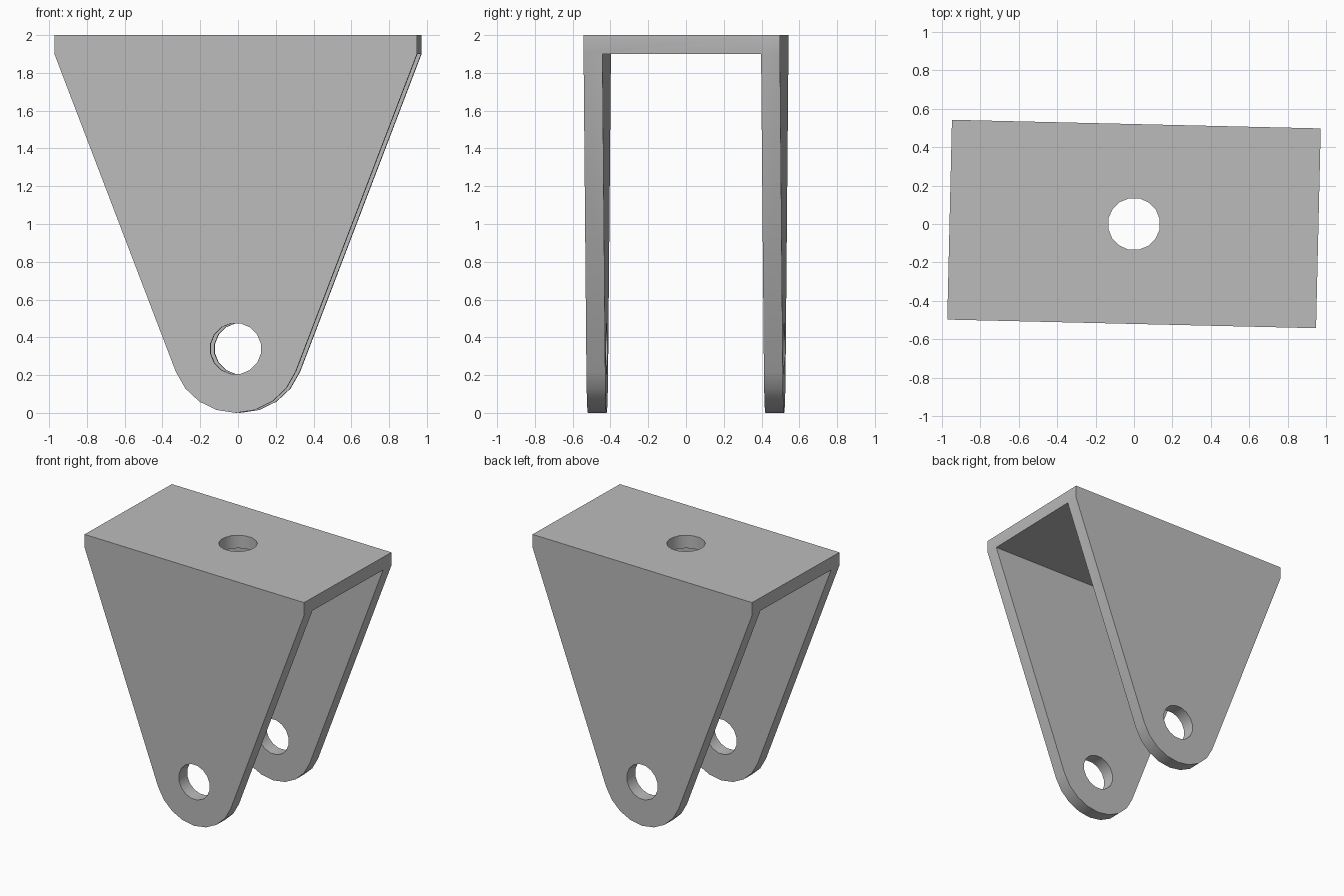
import bpy, math
from mathutils import Matrix

if "Cube" in bpy.data.objects:
    bpy.data.objects.remove(bpy.data.objects["Cube"], do_unlink=True)

HALF_W, HALF_D, TOP = 0.96, 0.52, 2.0
WALL, EYE_R, HOLE_R = 0.1, 0.34, 0.136
TURN = math.radians(-1.34)

grey = bpy.data.materials.new("plain grey")
grey.use_nodes = True
colour = (0.5, 0.5, 0.5, 1)
grey.diffuse_color = colour
grey.node_tree.nodes["Principled BSDF"].inputs["Base Color"].default_value = colour


def prism(name, outline, half_depth):
    """Extrude an x-z outline symmetrically along y."""
    n = len(outline)
    verts = [(x, y, z) for y in (-half_depth, half_depth) for x, z in outline]
    faces = [tuple(range(n)), tuple(reversed(range(n, 2 * n)))]
    faces += [(i, i + n, (i + 1) % n + n, (i + 1) % n) for i in range(n)]
    mesh = bpy.data.meshes.new(name)
    mesh.from_pydata(verts, [], faces)
    obj = bpy.data.objects.new(name, mesh)
    bpy.context.collection.objects.link(obj)
    return obj


def circle(radius, sides=16):
    return [(radius * math.cos(math.tau * (i + 0.5) / sides),
             radius * math.sin(math.tau * (i + 0.5) / sides)) for i in range(sides)]


# Tapered side profile with a rounded lower eye
low = math.radians(20.9)
outline = [(-HALF_W, TOP), (-HALF_W, TOP - WALL)]
for i in range(9):
    a = math.pi + low + (math.pi - 2 * low) * i / 8
    outline.append((EYE_R * math.cos(a), EYE_R + EYE_R * math.sin(a)))
outline += [(HALF_W, TOP - WALL), (HALF_W, TOP)]
bracket = prism("clevis_bracket", outline, HALF_D)

# Cutters: gap between the legs, pin hole, mounting hole
gap = prism("leg_gap_cutter", [(-1.5, -1), (1.5, -1), (1.5, TOP - WALL), (-1.5, TOP - WALL)],
            HALF_D - WALL)
pin = prism("pin_hole_cutter", [(x, z + EYE_R) for x, z in circle(HOLE_R)], 1)
bolt = prism("bolt_hole_cutter", circle(HOLE_R), 0.5)
bolt.data.transform(Matrix.Translation((0, 0, TOP)) @ Matrix.Rotation(math.pi / 2, 4, "X"))

cutters = (gap, pin, bolt)
for cutter in cutters:
    cutter.hide_render = True
    mod = bracket.modifiers.new(cutter.name, "BOOLEAN")
    mod.operation, mod.solver, mod.object = "DIFFERENCE", "EXACT", cutter

# Bake the cuts, then remove the cutters
depsgraph = bpy.context.evaluated_depsgraph_get()
mesh = bpy.data.meshes.new_from_object(bracket.evaluated_get(depsgraph))
bracket.modifiers.clear()
bracket.data = mesh
for cutter in cutters:
    bpy.data.objects.remove(cutter, do_unlink=True)

# Slight turn about the vertical, one colour, smooth rims with sharp edges
mesh.transform(Matrix.Rotation(TURN, 4, "Z"))
mesh.materials.clear()
mesh.materials.append(grey)
bpy.ops.object.select_all(action="DESELECT")
bracket.select_set(True)
bpy.context.view_layer.objects.active = bracket
bpy.ops.object.shade_smooth_by_angle(angle=math.radians(30))
